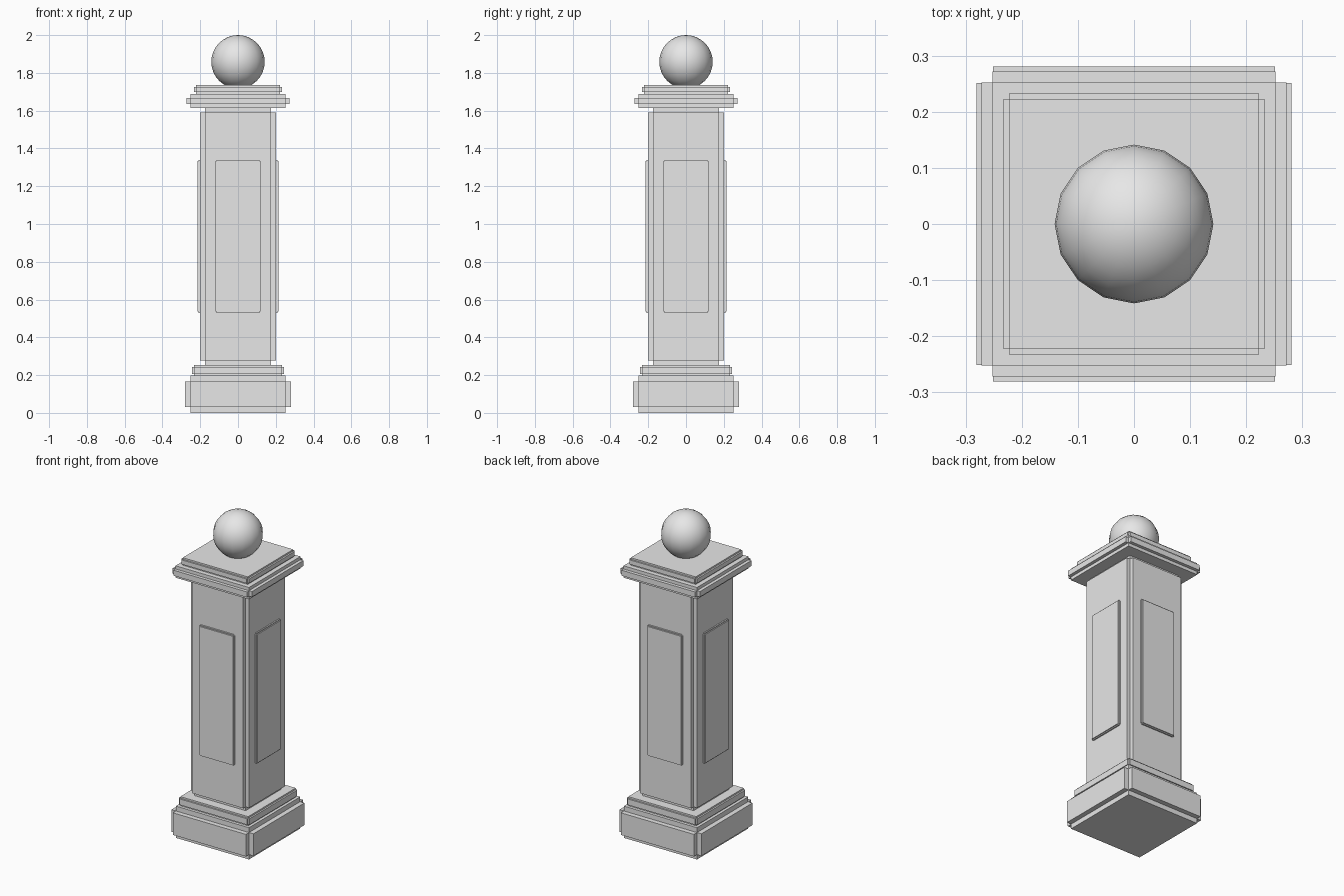
import bpy
import bmesh
from mathutils import Matrix, Vector

cube = bpy.data.objects.get("Cube")
if cube:
    bpy.data.objects.remove(cube, do_unlink=True)

stone = bpy.data.materials.new("grey stone")
stone.use_nodes = True
stone.diffuse_color = (0.8, 0.8, 0.8, 1)
stone.node_tree.nodes["Principled BSDF"].inputs["Base Color"].default_value = (0.8, 0.8, 0.8, 1)


def finish(name, bm):
    mesh = bpy.data.meshes.new(name)
    bm.to_mesh(mesh)
    bm.free()
    mesh.materials.append(stone)
    obj = bpy.data.objects.new(name, mesh)
    bpy.context.collection.objects.link(obj)
    return obj


def notched_block(name, half_x, half_y, bottom, top, notch):
    """Block with a square step cut along every edge: three crossing boxes."""
    half = Vector((half_x, half_y, (top - bottom) / 2))
    centre = Matrix.Translation((0, 0, (top + bottom) / 2))
    bm = bmesh.new()
    for axis in range(3):
        size = half - Vector((notch, notch, notch))
        size[axis] = half[axis]
        bmesh.ops.create_cube(bm, size=2, matrix=centre @ Matrix.Diagonal(size).to_4x4())
    return finish(name, bm)


# Stacked square courses, from the ground up
notched_block("base_plinth", 0.281, 0.281, 0.0, 0.197, 0.03)
notched_block("base_step", 0.243, 0.243, 0.197, 0.254, 0.01)
notched_block("shaft", 0.2, 0.2, 0.254, 1.614, 0.024)
notched_block("cap_slab", 0.272, 0.272, 1.614, 1.688, 0.02)
notched_block("cap_step", 0.233, 0.233, 1.688, 1.735, 0.01)

# Raised panels on all four faces, each pair running through the shaft
notched_block("side_panels", 0.214, 0.12, 0.53, 1.34, 0.006)
notched_block("front_back_panels", 0.12, 0.214, 0.53, 1.34, 0.006)

# Ball finial sunk slightly into the cap
bm = bmesh.new()
bmesh.ops.create_uvsphere(bm, u_segments=16, v_segments=16, radius=0.1415,
                          matrix=Matrix.Translation((0, 0, 1.8585)))
for face in bm.faces:
    face.smooth = True
finish("ball_finial", bm)
